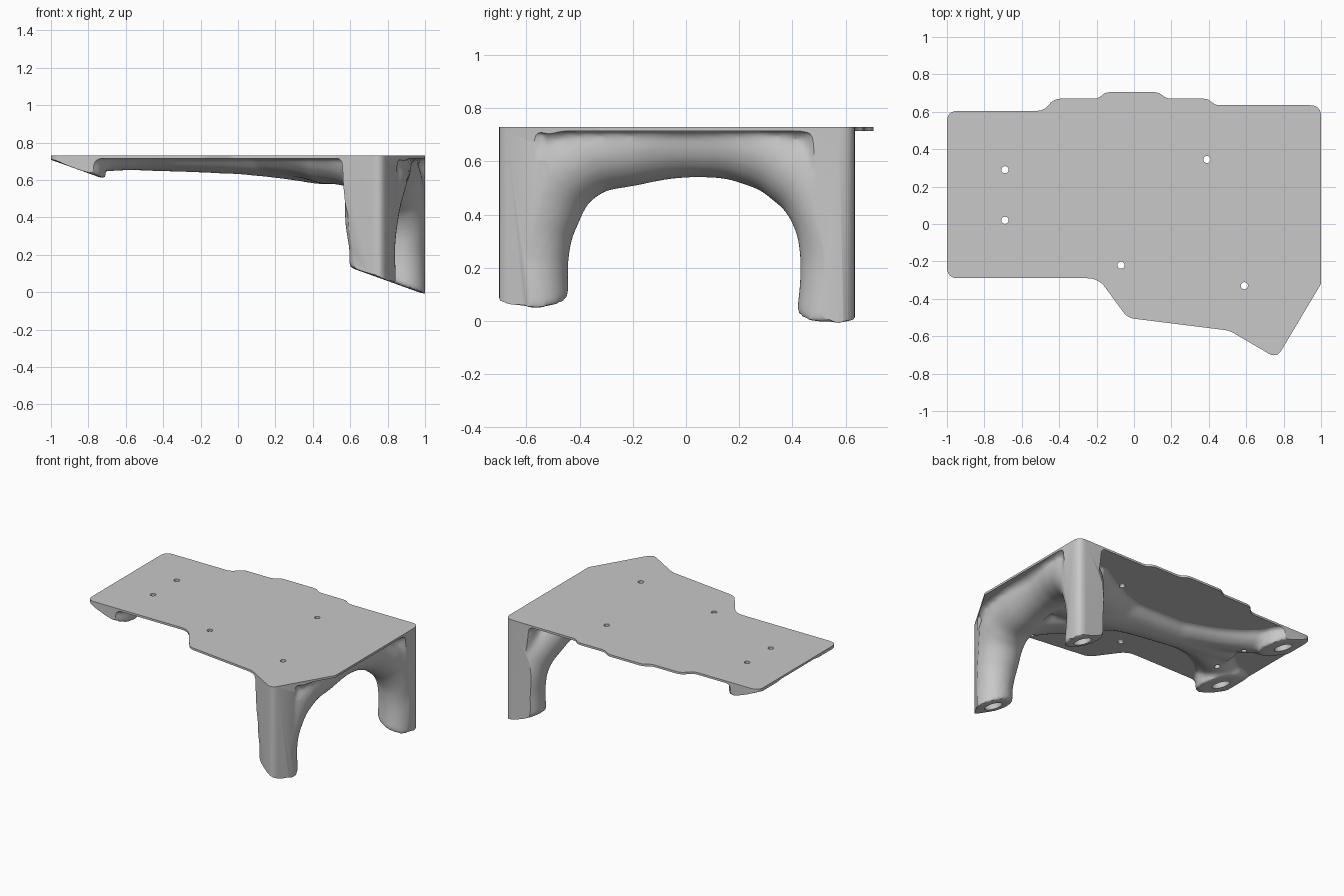
import bpy, bmesh, math
from mathutils import Vector, Matrix

cube = bpy.data.objects.get("Cube")
if cube:
    bpy.data.objects.remove(cube, do_unlink=True)

TOP, UNDER = 0.73, 0.715
SLOPE = 0.36                                  # tilt of the ground plane under the feet
DOWN = Vector((-SLOPE, 0, -1)).normalized()

grey = bpy.data.materials.new("light_grey")
grey.use_nodes = True
COLOUR = (0.58, 0.58, 0.58, 1)
grey.diffuse_color = COLOUR
grey.node_tree.nodes["Principled BSDF"].inputs["Base Color"].default_value = COLOUR


def add(name, data):
    ob = bpy.data.objects.new(name, data)
    bpy.context.scene.collection.objects.link(ob)
    return ob


def bake(ob):
    """Replace an object's mesh with its evaluated mesh."""
    deps = bpy.context.evaluated_depsgraph_get()
    deps.update()
    mesh = bpy.data.meshes.new_from_object(ob.evaluated_get(deps))
    ob.modifiers.clear()
    ob.data = mesh


def boolean(ob, cutter, operation):
    mod = ob.modifiers.new(operation, "BOOLEAN")
    mod.operation, mod.solver, mod.object = operation, "MANIFOLD", cutter
    bake(ob)


def rounded(corners, steps=6):
    """Round each (x, y, offset) corner with a quadratic curve."""
    out = []
    for i, (x, y, d) in enumerate(corners):
        p = Vector((x, y))
        a = Vector(corners[i - 1][:2]) - p
        b = Vector(corners[(i + 1) % len(corners)][:2]) - p
        a, b = p + a.normalized() * d, p + b.normalized() * d
        for k in range(steps + 1):
            t = k / steps
            out.append(a * (1 - t) ** 2 + p * 2 * t * (1 - t) + b * t * t)
    return out


def prism(name, outline, z0, z1):
    bm = bmesh.new()
    face = bm.faces.new([bm.verts.new((p.x, p.y, z0)) for p in outline])
    ext = bmesh.ops.extrude_face_region(bm, geom=[face])["geom"]
    bmesh.ops.translate(bm, vec=(0, 0, z1 - z0),
                        verts=[v for v in ext if isinstance(v, bmesh.types.BMVert)])
    bmesh.ops.recalc_face_normals(bm, faces=bm.faces)
    mesh = bpy.data.meshes.new(name)
    bm.to_mesh(mesh)
    bm.free()
    return add(name, mesh)


def cylinders(name, centres, radius, depth, axis):
    bm = bmesh.new()
    rot = axis.to_track_quat("Z", "Y").to_matrix().to_4x4()
    for c in centres:
        m = rot.copy()
        m.translation = c
        bmesh.ops.create_cone(bm, cap_ends=True, segments=32, radius1=radius,
                              radius2=radius, depth=depth, matrix=m)
    mesh = bpy.data.meshes.new(name)
    bm.to_mesh(mesh)
    bm.free()
    ob = add(name, mesh)
    ob.hide_render = True
    return ob


# Plate outline, counter-clockwise from the front left corner
outline = rounded([
    (-1, -.29, .06), (-.19, -.29, .06), (-.035, -.502, .04), (.51, -.57, .03),
    (.763, -.718, .05), (1, -.32, .01), (1, .635, .06), (.43, .635, .03),
    (.4, .67, .03), (.17, .67, .03), (.135, .705, .03), (-.155, .705, .03),
    (-.19, .67, .03), (-.43, .67, .04), (-.48, .605, .04), (-1, .605, .06)])

plate = prism("top_plate", outline, UNDER, TOP)

# Support: tubes given as (x, y, z, radius) points
tubes = [
    # arch over the two tall legs
    [(.72, -.56, -.1, .134), (.717, -.565, .22, .123), (.715, -.545, .4, .145),
     (.74, -.43, .6, .165), (.765, -.2, .67, .162), (.775, .05, .69, .15),
     (.795, .25, .67, .16), (.835, .43, .57, .158), (.875, .53, .4, .135),
     (.88, .55, .22, .121), (.88, .53, -.1, .13)],
    # broad blend between the arch and the plate edge
    [(.76, -.5, .8, .16), (.82, -.25, .8, .14), (.85, .05, .8, .13),
     (.85, .25, .8, .14), (.86, .5, .8, .16)],
    # corner columns of the tall legs
    [(.75, -.64, -.1, .07), (.745, -.63, .25, .08), (.71, -.6, .48, .14), (.71, -.6, .9, .16)],
    [(.935, .57, -.1, .075), (.935, .57, .35, .08), (.91, .56, .6, .12), (.91, .56, .9, .14)],
    # central rib
    [(-.72, .13, .8, .145), (0, .07, .81, .18), (.45, .03, .8, .225), (.75, .03, .76, .19)],
    # low feet
    [(-.87, -.16, .3, .165), (-.87, -.16, .9, .165)],
    [(-.87, .47, .3, .165), (-.87, .47, .9, .165)]]
# rib branches to the low feet and to the tall legs
for i, (foot_y, leg_y) in enumerate([(-.16, -.38), (.47, .3)]):
    mid = .14
    tubes.append([(-.25 + .01 * i, .1, .8, .15), (-.6, mid + (foot_y - mid) * .35, .8, .15),
                  (-.87, foot_y, .77, .14)])
    tubes.append([(.1 + .01 * i, .06, .81, .17), (.48, leg_y * .45, .8, .225),
                  (.73, leg_y, .7, .17)])

curve = bpy.data.curves.new("support", "CURVE")
curve.dimensions = "3D"
curve.bevel_depth = 1
curve.bevel_resolution = 8
curve.use_fill_caps = True
for points in tubes:
    spline = curve.splines.new("BEZIER")
    spline.bezier_points.add(len(points) - 1)
    for bp, (x, y, z, r) in zip(spline.bezier_points, points):
        bp.co, bp.radius = (x, y, z), r
        bp.handle_left_type = bp.handle_right_type = "AUTO"
raw = add("support_paths", curve)
deps = bpy.context.evaluated_depsgraph_get()
deps.update()
mesh = bpy.data.meshes.new_from_object(raw.evaluated_get(deps))
bpy.data.objects.remove(raw, do_unlink=True)

# Trim the feet to the sloping ground plane, and add a slab to blend into on top
bm = bmesh.new()
bm.from_mesh(mesh)
bmesh.ops.remove_doubles(bm, verts=bm.verts, dist=1e-5)
bmesh.ops.bisect_plane(bm, geom=bm.verts[:] + bm.edges[:] + bm.faces[:],
                       plane_co=Vector((1, 0, 0)) + DOWN * .011, plane_no=DOWN,
                       clear_outer=True)
bmesh.ops.holes_fill(bm, edges=[e for e in bm.edges if e.is_boundary], sides=0)
bmesh.ops.create_cube(bm, size=1, matrix=Matrix.Translation((0, 0, UNDER + .054))
                      @ Matrix.Diagonal((2.3, 1.7, .1, 1)))
bmesh.ops.recalc_face_normals(bm, faces=bm.faces)
bm.to_mesh(mesh)
bm.free()
support = add("leg_support", mesh)

# Blend the tubes into one body
remesh = support.modifiers.new("blend", "REMESH")
remesh.mode, remesh.voxel_size = "VOXEL", 0.012
smooth = support.modifiers.new("soften", "SMOOTH")
smooth.factor, smooth.iterations = 0.5, 24
bake(support)

# Cut the body flush with the plate outline, then drill recesses and screw holes
clip = prism("outline_cutter", outline, -0.2, UNDER)
pads = [Vector((x, y, SLOPE * (1 - x))) for x, y in
        [(.725, -.565), (.885, .53), (-.87, -.16), (-.87, .47)]]
recess = cylinders("recess_cutter", pads, 0.06, 0.06, DOWN)
holes = [Vector((x, y, .7)) for x, y in
         [(-.69, .29), (-.69, .02), (.39, .345), (-.07, -.22), (.59, -.33)]]
drill = cylinders("drill_cutter", holes, 0.019, 1.0, Vector((0, 0, 1)))
boolean(support, clip, "INTERSECT")
boolean(support, recess, "DIFFERENCE")
boolean(support, drill, "DIFFERENCE")
boolean(plate, drill, "DIFFERENCE")
for cutter in (clip, recess, drill):
    bpy.data.objects.remove(cutter, do_unlink=True)

# One plain finish, smooth with sharp cut edges
for ob in (plate, support):
    ob.data.materials.clear()
    ob.data.materials.append(grey)
    bpy.ops.object.select_all(action="DESELECT")
    ob.select_set(True)
    bpy.context.view_layer.objects.active = ob
    bpy.ops.object.shade_smooth_by_angle(angle=math.radians(32))
